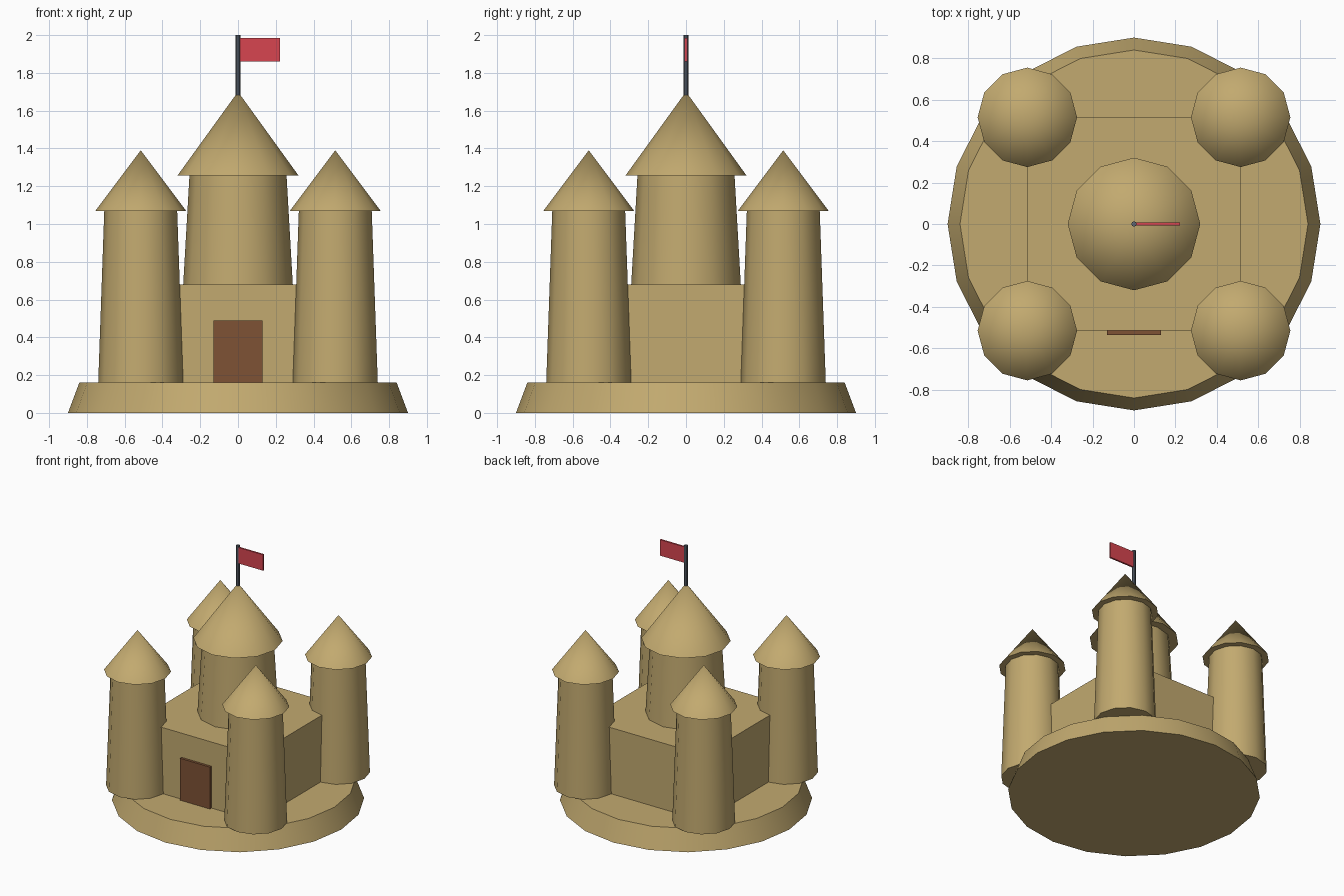
import bpy
import bmesh
import math
from mathutils import Matrix

cube = bpy.data.objects.get("Cube")
if cube:
    bpy.data.objects.remove(cube, do_unlink=True)


def make_material(name, rgb):
    mat = bpy.data.materials.new(name)
    mat.use_nodes = True
    mat.diffuse_color = (*rgb, 1)
    mat.node_tree.nodes["Principled BSDF"].inputs["Base Color"].default_value = (*rgb, 1)
    return mat


SAND = make_material("sand", (0.54, 0.40, 0.16))
WOOD = make_material("brown_wood", (0.21, 0.085, 0.035))
RED = make_material("red_cloth", (0.68, 0.06, 0.08))
GREY = make_material("grey_metal", (0.115, 0.135, 0.17))


def finish(name, bm, mat):
    mesh = bpy.data.meshes.new(name)
    bmesh.ops.recalc_face_normals(bm, faces=bm.faces)
    bm.to_mesh(mesh)
    bm.free()
    mesh.materials.append(mat)
    obj = bpy.data.objects.new(name, mesh)
    bpy.context.collection.objects.link(obj)
    return obj


def tapered(name, mat, sides, r_low, r_high, z_low, z_high, x=0, y=0):
    """Capped cone or tapered column between two heights."""
    bm = bmesh.new()
    place = Matrix.Translation((x, y, (z_low + z_high) / 2))
    bmesh.ops.create_cone(bm, cap_ends=True, segments=sides, radius1=r_low,
                          radius2=r_high, depth=z_high - z_low, matrix=place)
    bmesh.ops.remove_doubles(bm, verts=bm.verts, dist=0.0001)
    obj = finish(name, bm, mat)
    obj.data.shade_smooth()
    obj.data.set_sharp_from_angle(angle=math.radians(40))
    return obj


def box(name, mat, low, high):
    """Box between two opposite corners."""
    bm = bmesh.new()
    size = [b - a for a, b in zip(low, high)]
    centre = [(a + b) / 2 for a, b in zip(low, high)]
    bmesh.ops.create_cube(bm, size=1, matrix=Matrix.Translation(centre) @ Matrix.Diagonal((*size, 1)))
    return finish(name, bm, mat)


# Ground mound and square walls
GROUND, CORNER = 0.16, 0.515
tapered("base_mound", SAND, 20, 0.90, 0.84, 0, GROUND)
box("castle_walls", SAND, (-CORNER, -CORNER, GROUND), (CORNER, CORNER, 0.68))

# Corner towers with pointed roofs
for side, x in (("left", CORNER), ("right", -CORNER)):
    for end, y in (("front", -CORNER), ("back", CORNER)):
        tapered(f"{end}_{side}_tower", SAND, 12, 0.225, 0.193, GROUND, 1.07, x, y)
        tapered(f"{end}_{side}_tower_roof", SAND, 12, 0.24, 0, 1.07, 1.39, x, y)

# Central keep
tapered("keep", SAND, 12, 0.29, 0.257, 0.68, 1.257)
tapered("keep_roof", SAND, 12, 0.32, 0, 1.257, 1.70)

# Door, pole and flag
box("door", WOOD, (-0.13, -0.535, GROUND), (0.13, -0.51, 0.49))
tapered("flag_pole", GREY, 8, 0.013, 0.013, 1.67, 2.0)
box("flag", RED, (0.008, -0.007, 1.86), (0.223, 0.007, 1.985))
